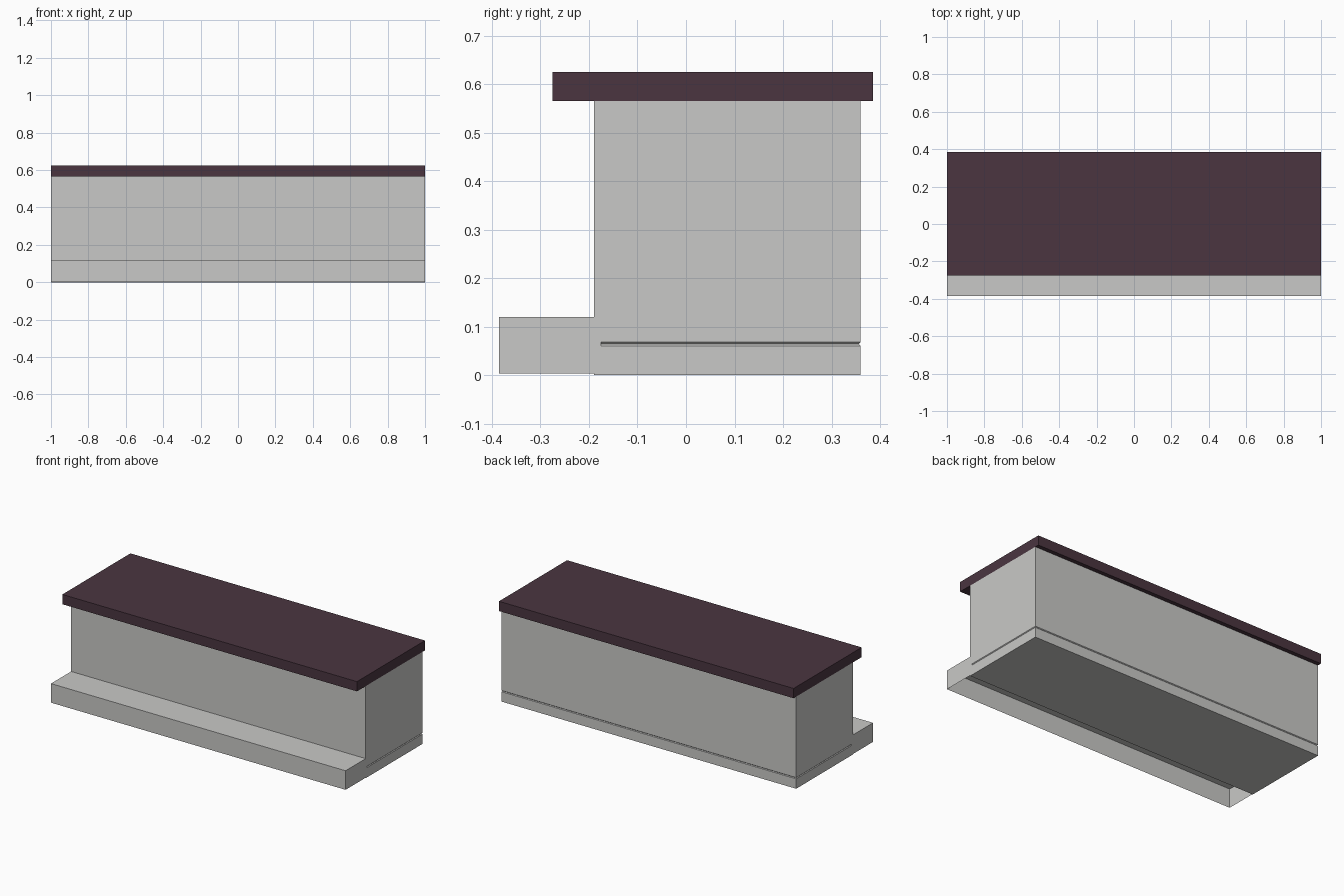
import bpy, bmesh

if "Cube" in bpy.data.objects:
    bpy.data.objects.remove(bpy.data.objects["Cube"])


def material(name, rgb):
    m = bpy.data.materials.new(name)
    m.diffuse_color = (*rgb, 1.0)
    m.use_nodes = True
    m.node_tree.nodes["Principled BSDF"].inputs["Base Color"].default_value = m.diffuse_color
    return m


stone = material("pale grey", (0.584, 0.584, 0.571))
plum = material("dark plum", (0.069, 0.036, 0.051))


def finish(bm, name, mat):
    bmesh.ops.recalc_face_normals(bm, faces=bm.faces[:])
    me = bpy.data.meshes.new(name)
    bm.to_mesh(me)
    bm.free()
    me.materials.append(mat)
    ob = bpy.data.objects.new(name, me)
    bpy.context.collection.objects.link(ob)
    return ob


def box(name, mat, y0, y1, z0, z1, open_faces=()):
    """Full-width box; open_faces lists outward directions to leave out."""
    bm = bmesh.new()
    bmesh.ops.create_cube(bm, size=1)
    for v in bm.verts:
        v.co = (v.co.x * 2, y0 + (v.co.y + 0.5) * (y1 - y0), z0 + (v.co.z + 0.5) * (z1 - z0))
    bm.normal_update()
    drop = [f for f in bm.faces
            if any(f.normal.dot(d) > 0.9 for d in map(Vector, open_faces))]
    bmesh.ops.delete(bm, geom=drop, context='FACES')
    return finish(bm, name, mat)


from mathutils import Vector

# Main body: stacked outlines, with a fine V groove round the sides and back
FRONT, GROOVE, BACK = -0.19, -0.175, 0.36


def outline(d):
    right = [(1, FRONT), (1, GROOVE - 0.0005), (1 - d, GROOVE), (1 - d, BACK - d)]
    return right + [(-x, y) for x, y in reversed(right)]


bm = bmesh.new()
rings = []
for z, d in ((0, 0), (0.0605, 0), (0.0645, 0.004), (0.0685, 0), (0.565, 0)):
    rings.append([bm.verts.new((x, y, z)) for x, y in outline(d)])
for a, b in zip(rings, rings[1:]):
    for i in range(len(a)):
        j = (i + 1) % len(a)
        bm.faces.new((a[i], a[j], b[j], b[i]))
bm.faces.new(rings[0])
bm.faces.new(rings[-1])
finish(bm, "counter_body", stone)

# Front step: a shell, open underneath and against the body
box("front_step", stone, -0.385, FRONT, 0.003, 0.12, ((0, 0, -1), (0, 1, 0)))

# Overhanging top slab
box("top_slab", plum, -0.275, 0.385, 0.565, 0.625)
